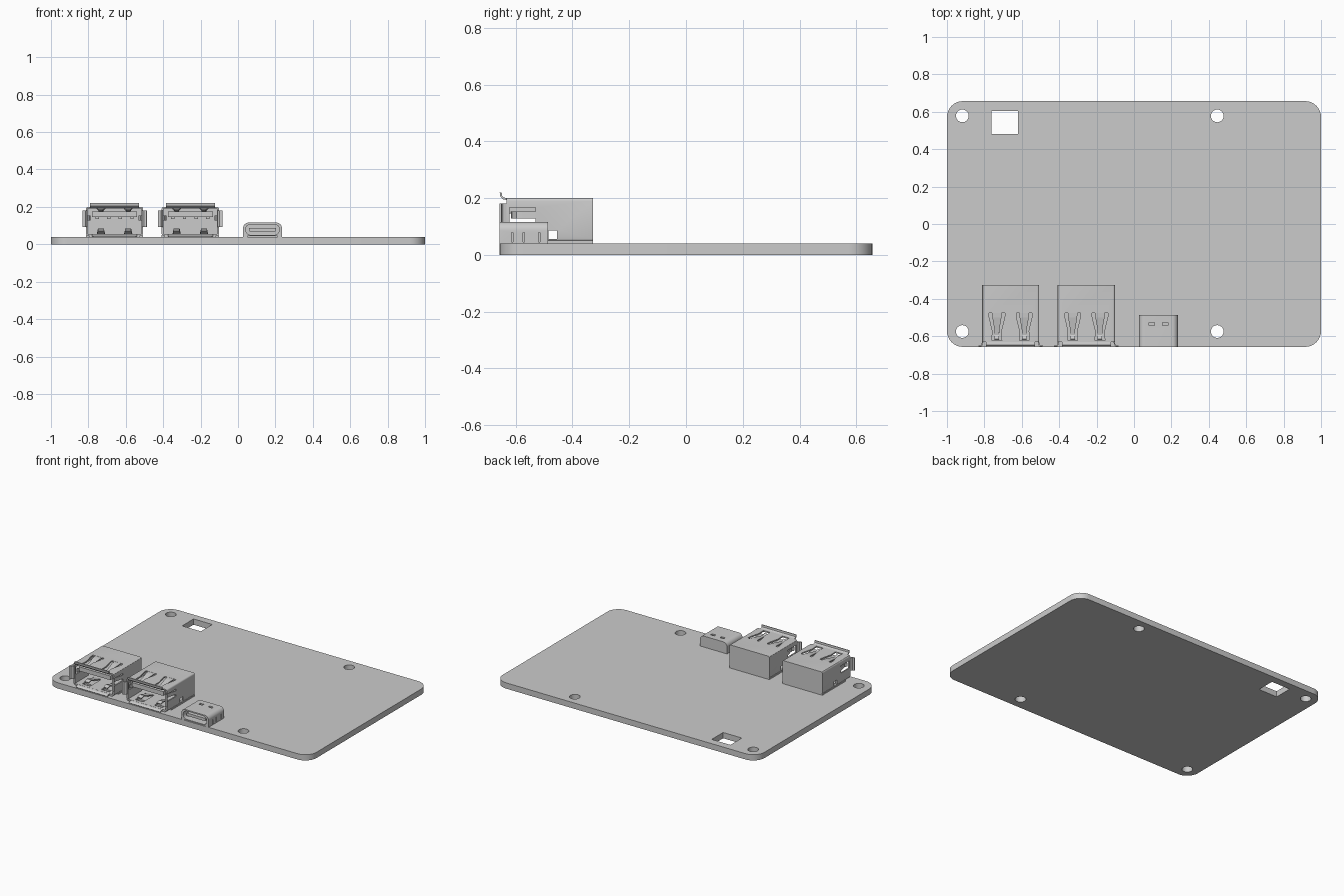
import bpy, bmesh, math
from mathutils import Vector

if "Cube" in bpy.data.objects:
    bpy.data.objects.remove(bpy.data.objects["Cube"])


def finish(name, bm):
    bmesh.ops.recalc_face_normals(bm, faces=bm.faces)
    me = bpy.data.meshes.new(name)
    bm.to_mesh(me)
    bm.free()
    ob = bpy.data.objects.new(name, me)
    bpy.context.collection.objects.link(ob)
    return ob


def prism(name, pts, axis, a, b):
    """Extrude a 2D outline along x, y or z from a to b."""
    place = {'x': lambda u, v: (a, u, v), 'y': lambda u, v: (u, a, v), 'z': lambda u, v: (u, v, a)}[axis]
    bm = bmesh.new()
    face = bm.faces.new([bm.verts.new(place(u, v)) for u, v in pts])
    ext = bmesh.ops.extrude_face_region(bm, geom=[face])
    step = Vector([(b - a) * (axis == k) for k in 'xyz'])
    bmesh.ops.translate(bm, vec=step, verts=[g for g in ext['geom'] if isinstance(g, bmesh.types.BMVert)])
    return finish(name, bm)


def box(name, x0, x1, y0, y1, z0, z1):
    return prism(name, [(x0, y0), (x1, y0), (x1, y1), (x0, y1)], 'z', z0, z1)


def rounded(u0, u1, v0, v1, r_low, r_high, n=8):
    """Rectangle outline with separate radii for lower and upper corners."""
    pts = []
    for su, sv, start in ((1, 1, 0), (-1, 1, 90), (-1, -1, 180), (1, -1, 270)):
        r = r_high if sv > 0 else r_low
        cu = u1 - r if su > 0 else u0 + r
        cv = v1 - r if sv > 0 else v0 + r
        for i in range(n + 1 if r else 1):
            t = math.radians(start + 90 * i / n)
            pts.append((cu + r * math.cos(t), cv + r * math.sin(t)))
    return pts


def circle(x, y, r, n=32):
    return [(x + r * math.cos(math.tau * i / n), y + r * math.sin(math.tau * i / n)) for i in range(n)]


def cut(ob, cutters):
    for c in cutters:
        m = ob.modifiers.new("cut", 'BOOLEAN')
        m.operation, m.solver, m.object = 'DIFFERENCE', 'EXACT', c
        bpy.context.view_layer.objects.active = ob
        bpy.ops.object.modifier_apply(modifier=m.name)
        bpy.data.objects.remove(c)


def smooth(ob):
    bpy.ops.object.select_all(action='DESELECT')
    ob.select_set(True)
    bpy.context.view_layer.objects.active = ob
    bpy.ops.object.shade_smooth_by_angle(angle=math.radians(30))


def ribbon(name, pairs, thick=0.007):
    """Sheet metal strip through pairs of edge points."""
    bm = bmesh.new()
    rows = [[bm.verts.new(p) for p in pair] for pair in pairs]
    for (a, b), (c, d) in zip(rows, rows[1:]):
        bm.faces.new((a, b, d, c))
    ob = finish(name, bm)
    m = ob.modifiers.new("thickness", 'SOLIDIFY')
    m.thickness, m.offset = thick, 0
    return ob


FRONT = -0.657

# circuit board with mounting holes and a square window
board = prism("circuit_board", rounded(-1, 1, FRONT, -FRONT, 0.085, 0.085), 'z', 0, 0.04)
holes = [prism("hole", circle(x, y, 0.034), 'z', -0.1, 0.1) for x in (-0.918, 0.445) for y in (-0.575, 0.578)]
cut(board, holes + [box("window", -0.763, -0.62, 0.48, 0.605, -0.1, 0.1)])
smooth(board)


def wide_port(cx, tag):
    w, lip, back = 0.153, -0.632, -0.327
    # folded metal shell
    shell = prism(tag + "_shell", rounded(cx - w, cx + w, 0.047, 0.2, 0.01, 0.01, 3), 'y', lip, back)
    cuts = [box("cavity", cx - w + 0.009, cx + w - 0.009, -0.8, -0.42, 0.056, 0.191)]
    for dx in (-0.073, 0.073):
        x = cx + dx
        outline = [(x - 0.042, -0.475), (x - 0.042, -0.495), (x - 0.024, -0.57), (x - 0.026, -0.622),
                   (x + 0.026, -0.622), (x + 0.024, -0.57), (x + 0.042, -0.495), (x + 0.042, -0.475)]
        cuts.append(prism("spring_slot", outline, 'z', 0.18, 0.22))
        cuts.append(box("floor_slot", x - 0.03, x + 0.03, -0.61, -0.49, 0.03, 0.065))
    cuts.append(box("side_slot", cx - 0.2, cx + 0.2, -0.622, -0.53, 0.115, 0.166))
    for s in (-1, 1):
        a, b = sorted((cx + s * 0.2, cx + s * 0.135))
        cuts.append(box("latch_slot", a, b, -0.485, -0.455, 0.055, 0.085))
    cut(shell, cuts)
    smooth(shell)
    # base, feet
    box(tag + "_base", cx - w, cx + w, -0.58, back, 0.04, 0.05)
    for s in (-1, 1):
        box(tag + "_foot", cx + s * 0.125 - 0.012, cx + s * 0.125 + 0.012, -0.628, -0.6, 0.04, 0.05)
    # top and floor contact springs
    top = [(-0.47, 0.196, 0.026), (-0.5, 0.194, 0.024), (-0.565, 0.182, 0.013), (-0.595, 0.177, 0.012), (-0.615, 0.186, 0.012)]
    low = [(-0.485, 0.052, 0.022), (-0.55, 0.07, 0.018), (-0.58, 0.08, 0.016), (-0.605, 0.072, 0.016)]
    for dx in (-0.073, 0.073):
        for nm, path in (("_top_spring", top), ("_floor_spring", low)):
            ribbon(tag + nm, [((cx + dx - h, y, z), (cx + dx + h, y, z)) for y, z, h in path])
    # side springs and flared front lips
    for s in (-1, 1):
        ribbon(tag + "_side_spring", [((cx + s * d, y, 0.128), (cx + s * d, y, 0.153)) for d, y in
                                      ((0.149, -0.525), (0.136, -0.575), (0.132, -0.597), (0.141, -0.615))])
        ribbon(tag + "_side_lip", [((cx + s * d, y, 0.092), (cx + s * d, y, 0.18)) for d, y in
                                   ((0.149, -0.63), (0.152, -0.645), (0.158, -0.652), (0.172, -0.653))])
    for nm, h, path in (("_top_lip", 0.131, ((-0.63, 0.196), (-0.644, 0.199), (-0.651, 0.206), (-0.653, 0.22))),
                        ("_floor_lip", 0.12, ((-0.63, 0.052), (-0.645, 0.05), (-0.653, 0.043)))):
        ribbon(tag + nm, [((cx - h, y, z), (cx + h, y, z)) for y, z in path])
    # plastic tongue with four contacts
    box(tag + "_tongue", cx - 0.12, cx + 0.12, -0.622, -0.41, 0.145, 0.174)
    for i in range(4):
        x = cx + (i - 1.5) * 0.062
        box(tag + "_contact", x - 0.009, x + 0.009, -0.605, -0.41, 0.136, 0.146)


for cx, tag in ((-0.66, "left_port"), (-0.255, "middle_port")):
    wide_port(cx, tag)

# small oval port
cx, w = 0.131, 0.104
small = prism("small_port_shell", rounded(cx - w, cx + w, 0.04, 0.116, 0, 0.03), 'y', FRONT, -0.487)
cutters = [prism("mouth", rounded(cx - w + 0.014, cx + w - 0.014, 0.05, 0.107, 0.027, 0.027), 'y', -0.8, -0.51)]
cutters += [box("top_slot", cx + d - 0.014, cx + d + 0.014, -0.544, -0.527, 0.1, 0.14) for d in (-0.036, 0.036)]
cutters.append(box("underside_gap", cx - 0.08, cx + 0.08, -0.8, -0.5, 0.03, 0.044))
for s in (-1, 1):
    for y in (-0.612, -0.572, -0.517):
        a, b = sorted((cx + s * 0.097, cx + s * 0.14))
        cutters.append(box("side_slot", a, b, y - 0.003, y + 0.003, 0.045, 0.078))
cut(small, cutters)
smooth(small)
prism("small_port_tongue", rounded(cx - 0.072, cx + 0.072, 0.069, 0.088, 0.005, 0.005, 3), 'y', -0.645, -0.505)
